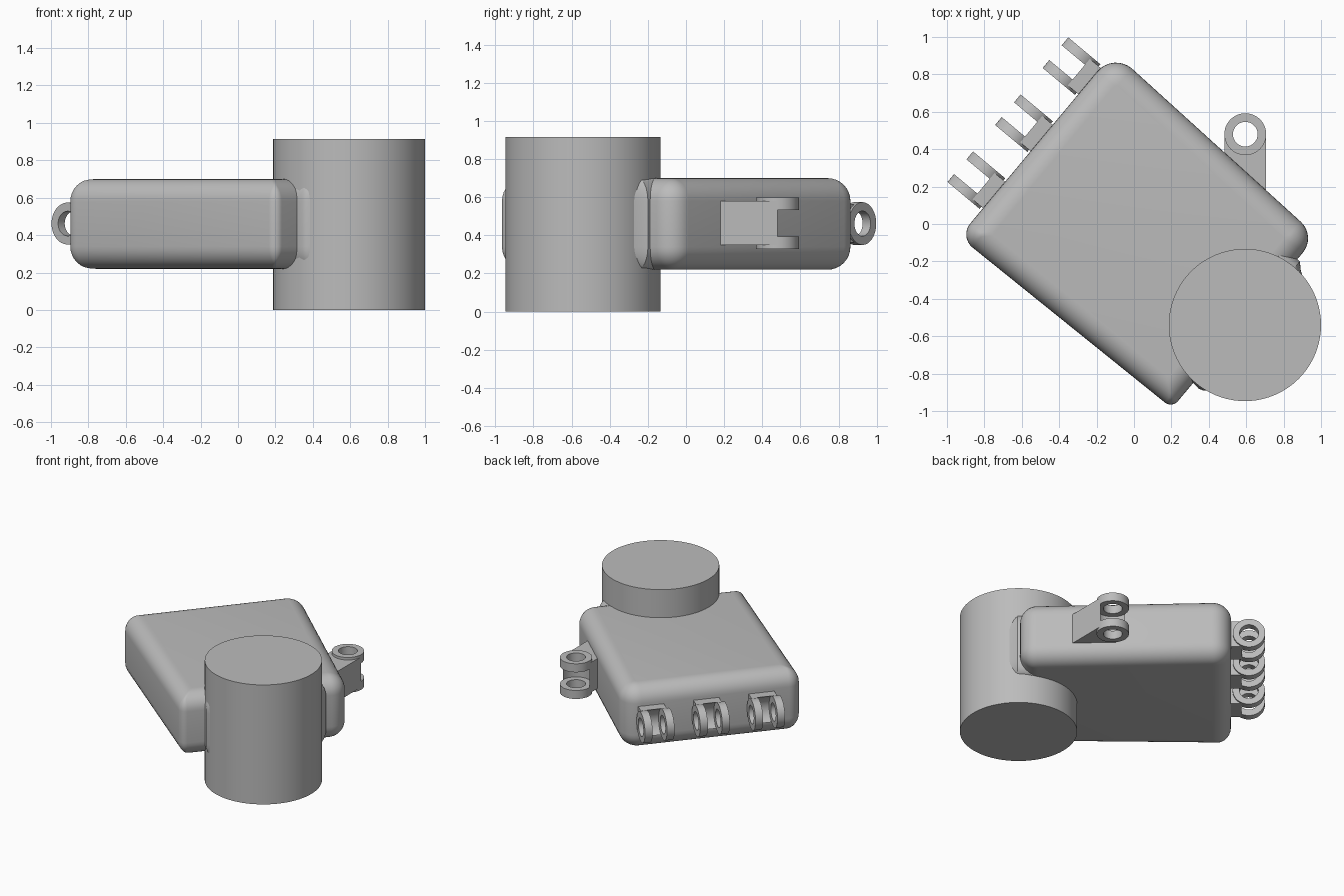
import bpy, bmesh, math
from mathutils import Matrix, Vector

cube = bpy.data.objects.get("Cube")
if cube:
    bpy.data.objects.remove(cube, do_unlink=True)

# Single grey material
GREY = (0.5, 0.5, 0.5, 1)
grey = bpy.data.materials.new("plain grey")
grey.use_nodes = True
grey.diffuse_color = GREY
grey.node_tree.nodes["Principled BSDF"].inputs["Base Color"].default_value = GREY


def loft(name, loops, matrix=Matrix(), closed=False):
    """Skin a stack of equal-length loops; cap the ends or close the stack."""
    bm = bmesh.new()
    rings = [[bm.verts.new(p) for p in loop] for loop in loops]
    n = len(rings[0])
    pairs = list(zip(rings, rings[1:]))
    if closed:
        pairs.append((rings[-1], rings[0]))
    else:
        bm.faces.new(rings[0])
        bm.faces.new(rings[-1])
    for a, b in pairs:
        for i in range(n):
            j = (i + 1) % n
            bm.faces.new((a[i], a[j], b[j], b[i]))
    bmesh.ops.recalc_face_normals(bm, faces=bm.faces)
    me = bpy.data.meshes.new(name)
    bm.to_mesh(me)
    bm.free()
    me.transform(matrix)
    me.materials.append(grey)
    me.polygons.foreach_set("use_smooth", [True] * len(me.polygons))
    me.set_sharp_from_angle(angle=math.radians(30))
    ob = bpy.data.objects.new(name, me)
    bpy.context.collection.objects.link(ob)
    return ob


def circle(r, z, n=48):
    return [(r * math.cos(2 * math.pi * i / n), r * math.sin(2 * math.pi * i / n), z)
            for i in range(n)]


def rounded_outline(corners, radii, inset, z, steps=8):
    """Counter-clockwise convex outline, moved inward, with round corners."""
    out = []
    for i, c in enumerate(corners):
        p = Vector(c)
        d1 = (p - Vector(corners[i - 1])).normalized()
        d2 = (Vector(corners[(i + 1) % len(corners)]) - p).normalized()
        n1, n2 = Vector((d1.y, -d1.x)), Vector((d2.y, -d2.x))
        diagonal = (n1 + n2) / (1 + n1.dot(n2))
        r = max(radii[i] - inset, 0.015)
        centre = p - diagonal * (inset + r)
        a1 = math.atan2(n1.y, n1.x)
        turn = n1.angle(n2)
        for k in range(steps + 1):
            a = a1 + turn * k / steps
            out.append((centre.x + r * math.cos(a), centre.y + r * math.sin(a), z))
    return out


# Body: tapered slab with rounded rims
LOW, HIGH, ROUND = 0.22, 0.70, 0.12
corners = [(-0.935, -0.068), (0.203, -0.985), (0.977, -0.065), (-0.109, 0.92)]
radii = [0.09, 0.05, 0.12, 0.13]
levels = []
for k in range(9):
    a = math.pi / 2 * k / 8
    levels.append((ROUND * (1 - math.sin(a)), LOW + ROUND * (1 - math.cos(a))))
levels += [(d, LOW + HIGH - z) for d, z in reversed(levels)]
loft("body", [rounded_outline(corners, radii, d, z) for d, z in levels])

# Upright drum
drum_at = Vector((0.593, -0.54, 0))
loft("drum", [circle(0.407, z, 80) for z in (0, 0.915)], Matrix.Translation(drum_at))

# Neck blending the body into the drum, narrowing toward its top and bottom
neck = [(0.25, -0.80), (0.323, -0.856), (0.345, -0.88), (0.372, -0.891),
        (0.42, -0.885), (0.6, -0.6), (0.905, -0.29), (0.892, -0.25),
        (0.887, -0.20), (0.80, -0.12)]
loops = []
for d, z in levels:
    s = 1 - 1.3 * d
    loops.append([(drum_at.x + (x - drum_at.x) * s, drum_at.y + (y - drum_at.y) * s, z)
                  for x, y in neck])
loft("neck", loops)


def clevis(name, matrix, ear_at, thick, half_width, half_block, length):
    """Two ring ears on a block hollowed around the pin; local z is the pin axis."""
    ro, ri = 0.112, 0.066
    for side, label in ((-1, "lower"), (1, "upper")):
        z0, z1 = side * ear_at - thick / 2, side * ear_at + thick / 2
        loft(f"{name}_{label}_ear",
             [circle(ro, z0), circle(ro, z1), circle(ri, z1), circle(ri, z0)],
             matrix, closed=True)
    reach = math.asin(min(half_width / ro, 1))
    arc = [math.pi - reach + 2 * reach * k / 12 for k in range(13)]
    outline = [(ro * math.cos(a), ro * math.sin(a)) for a in arc]
    outline += [(-length, -half_width), (-length, half_width)]
    # slightly eased rims on the block
    block = loft(f"{name}_block", [[(x, y, z) for x, y in outline]
                                   for z in (-half_block, half_block)], matrix)
    return block


def frame(origin, out, pin):
    out, pin = Vector(out).normalized(), Vector(pin).normalized()
    m = Matrix((out, pin.cross(out), pin)).transposed().to_4x4()
    m.translation = origin
    return m


# Three hinge clevises along the back right wall
MID = 0.462
along, outward = Vector((0.641, 0.768, 0)), Vector((-0.768, 0.641, 0))
for i in range(3):
    at = along * (-0.36 + 0.397 * i) + outward * 0.797 + Vector((0, 0, MID))
    clevis(f"hinge_{i + 1}", frame(at, outward, along), 0.079, 0.055, 0.1, 0.092, 0.2)

# Latch clevis on the back left wall, with an upright pin axis
clevis("latch", frame(Vector((0.595, 0.48, MID + 0.002)), (0, 1, 0), (0, 0, 1)),
       0.102, 0.065, 0.112, 0.115, 0.31)
